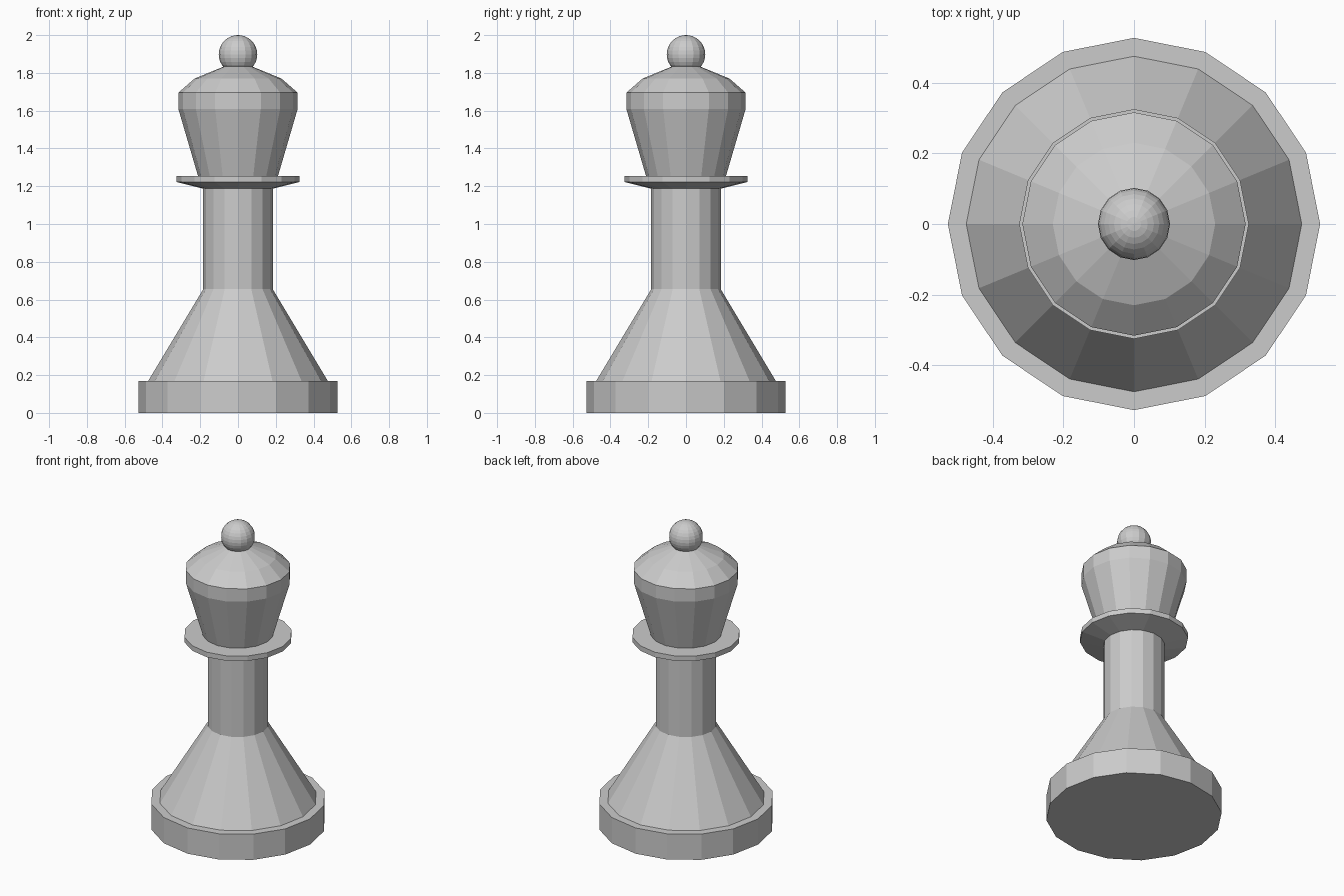
import bpy, bmesh
from math import cos, sin, tau

if "Cube" in bpy.data.objects:
    bpy.data.objects.remove(bpy.data.objects["Cube"])

SIDES = 16


def lathe(name, profile):
    """Revolve (radius, z) points, listed bottom to top, into a faceted part."""
    bm = bmesh.new()
    rings = []
    for r, z in profile:
        if r == 0:
            rings.append([bm.verts.new((0, 0, z))] * SIDES)
        else:
            rings.append([bm.verts.new((r * cos(tau * i / SIDES), r * sin(tau * i / SIDES), z))
                          for i in range(SIDES)])
    for low, high in zip(rings, rings[1:]):
        for i in range(SIDES):
            j = (i + 1) % SIDES
            corners = dict.fromkeys((low[i], low[j], high[j], high[i]))
            bm.faces.new(list(corners))
    mesh = bpy.data.meshes.new(name)
    bm.to_mesh(mesh)
    bm.free()
    obj = bpy.data.objects.new(name, mesh)
    bpy.context.collection.objects.link(obj)
    return obj


# Round foot with a flat ledge, open where the skirt sits
lathe("base", [(0, 0), (0.527, 0), (0.527, 0.17), (0.475, 0.17)])

# Sloping skirt and straight column
lathe("stem", [(0.475, 0.17), (0.184, 0.655), (0.184, 1.187)])

# Thin collar, flared underneath and flat on top
lathe("collar", [(0.184, 1.187), (0.325, 1.222), (0.325, 1.255), (0.212, 1.255)])

# Flaring head with an upright band and a faceted dome
lathe("head", [(0.212, 1.255), (0.316, 1.61), (0.316, 1.695),
               (0.23, 1.77), (0.07, 1.836), (0, 1.836)])

# Ball on top
bpy.ops.mesh.primitive_uv_sphere_add(segments=SIDES, ring_count=16, radius=0.102,
                                     location=(0, 0, 1.898))
bpy.context.object.name = "finial"
